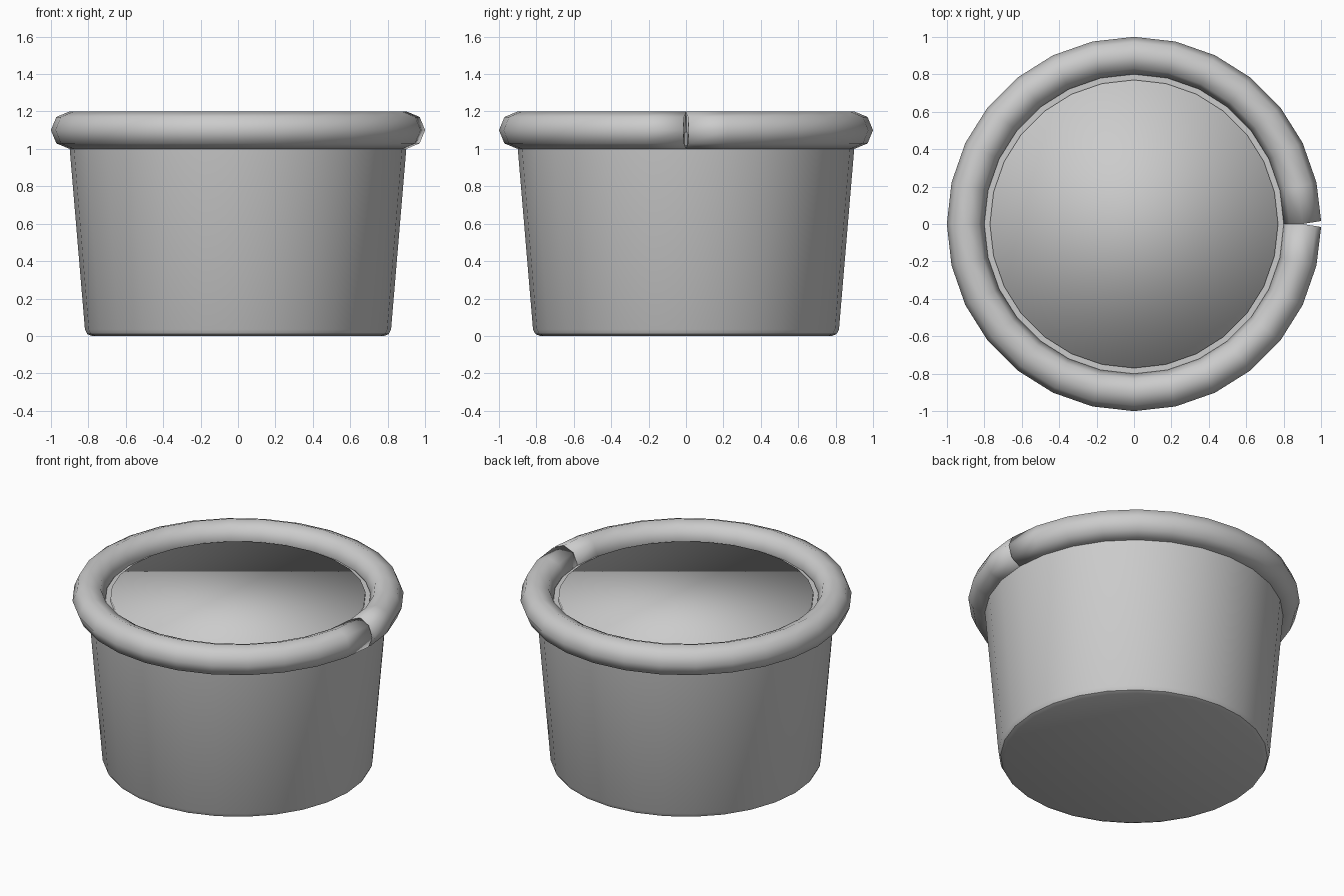
import bpy, bmesh, math

cube = bpy.data.objects.get("Cube")
if cube:
    bpy.data.objects.remove(cube)

SIDES = 28

grey = bpy.data.materials.new("plain_grey")
grey.use_nodes = True
colour = (0.6, 0.6, 0.6, 1)
grey.diffuse_color = colour
grey.node_tree.nodes["Principled BSDF"].inputs["Base Color"].default_value = colour


def finish(name, bm, angle=None):
    """Turn a bmesh into a smooth object; angle keeps sharper edges."""
    bmesh.ops.recalc_face_normals(bm, faces=bm.faces)
    mesh = bpy.data.meshes.new(name)
    bm.to_mesh(mesh)
    bm.free()
    mesh.materials.append(grey)
    obj = bpy.data.objects.new(name, mesh)
    bpy.context.collection.objects.link(obj)
    bpy.ops.object.select_all(action='DESELECT')
    obj.select_set(True)
    bpy.context.view_layer.objects.active = obj
    if angle is None:
        bpy.ops.object.shade_smooth()
    else:
        bpy.ops.object.shade_smooth_by_angle(angle=math.radians(angle))
    return obj


def bridge(bm, rings, closed=False):
    """Join successive vertex rings with quads and cap the open ends."""
    pairs = list(zip(rings, rings[1:]))
    if closed:
        pairs.append((rings[-1], rings[0]))
    for a, b in pairs:
        n = len(a)
        for i in range(n):
            j = (i + 1) % n
            bm.faces.new((a[i], a[j], b[j], b[i]))
    if not closed:
        bm.faces.new(rings[0])
        bm.faces.new(rings[-1])


def lathe(name, profile, angle=None):
    bm = bmesh.new()
    rings = []
    for r, z in profile:
        turns = [math.tau * i / SIDES for i in range(SIDES)]
        rings.append([bm.verts.new((r * math.cos(t), r * math.sin(t), z))
                      for t in turns])
    bridge(bm, rings)
    return finish(name, bm, angle)


# Tapered pot with a rounded foot
lathe("pot_body", [(0.78, 0), (0.805, 0.01), (0.818, 0.035), (0.907, 1.09)], 40)

# Filling, softly shaded across its edge
lathe("pot_filling", [(0.77, 1.0), (0.77, 1.11)])

# Rolled rim: an open tube whose two ends meet in a small wedge
bm = bmesh.new()
sections = []
for i in range(SIDES + 1):
    t = math.tau * i / SIDES
    side = 1 if i == 0 else -1 if i == SIDES else 0
    ring = []
    for k in range(8):
        p = math.tau * k / 8
        r = 0.9 + 0.1 * math.cos(p)
        wedge = side * max(0, r - 0.9) * 0.16
        ring.append(bm.verts.new((r * math.cos(t), r * math.sin(t) + wedge,
                                  1.1 + 0.1 * math.sin(p))))
    sections.append(ring)
bridge(bm, sections)
finish("rolled_rim", bm)
